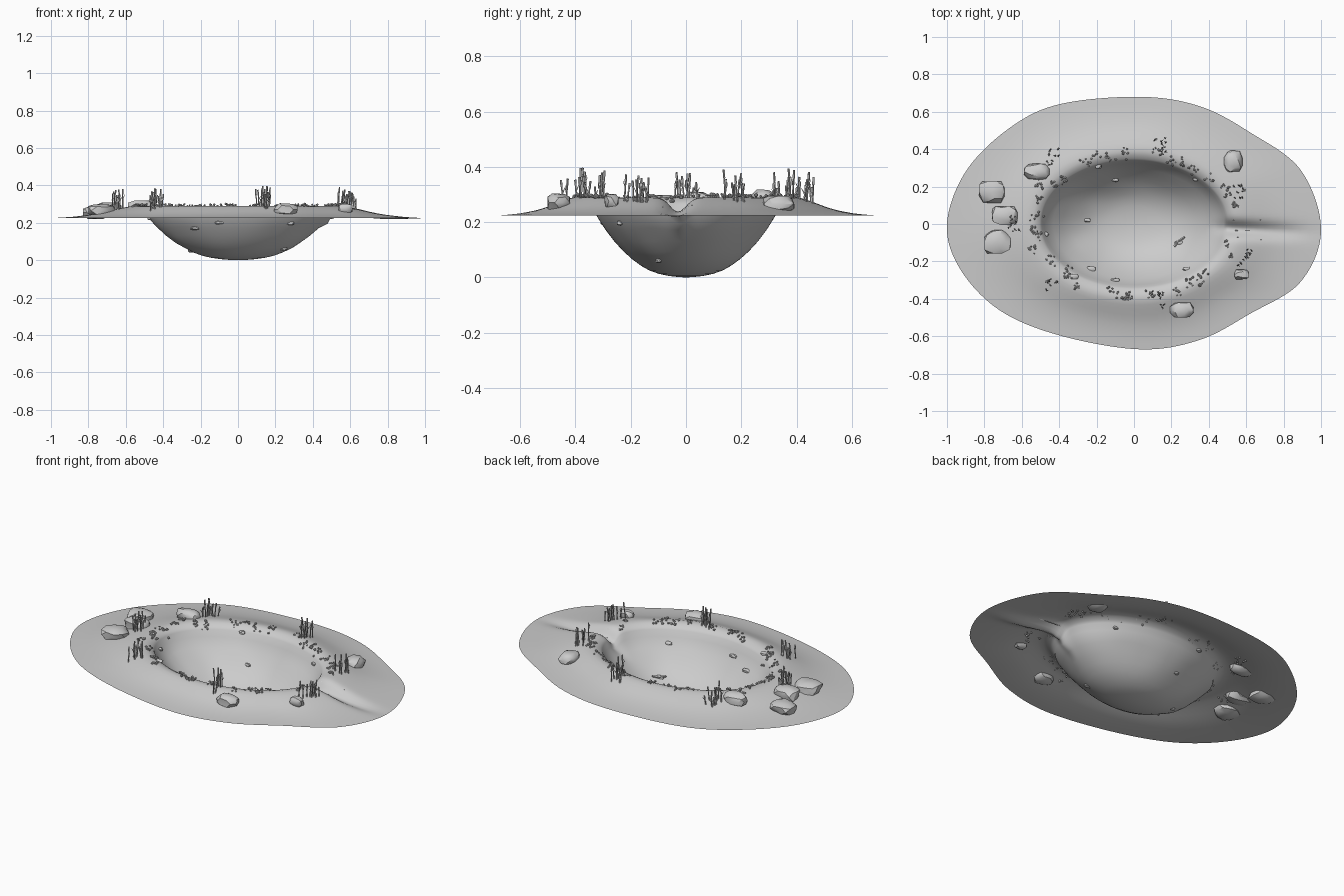
import bpy, bmesh, math, random
from mathutils import Vector, Matrix, noise
from mathutils.bvhtree import BVHTree

random.seed(4)
old = bpy.data.objects.get("Cube")
if old:
    bpy.data.objects.remove(old, do_unlink=True)

GREY = (0.6, 0.6, 0.6, 1)
stone_grey = bpy.data.materials.new("stone_grey")
stone_grey.use_nodes = True
stone_grey.diffuse_color = GREY
stone_grey.node_tree.nodes["Principled BSDF"].inputs["Base Color"].default_value = GREY


def finish(name, bm, angle=40):
    mesh = bpy.data.meshes.new(name)
    bm.to_mesh(mesh)
    bm.free()
    ob = bpy.data.objects.new(name, mesh)
    bpy.context.collection.objects.link(ob)
    mesh.materials.append(stone_grey)
    bpy.ops.object.select_all(action='DESELECT')
    ob.select_set(True)
    bpy.context.view_layer.objects.active = ob
    bpy.ops.object.shade_smooth_by_angle(angle=math.radians(angle))
    return ob


# Ground outline, counter-clockwise from the outlet end
OUTLINE = [(1, -.03), (.89, .29), (.62, .49), (.35, .63), (.03, .68), (-.4, .64),
           (-.67, .51), (-.9, .28), (-1, 0), (-.93, -.24), (-.72, -.46), (-.4, -.595),
           (.03, -.67), (.35, -.62), (.62, -.48), (.89, -.31)]


def outline(u):
    """Closed smooth curve through the outline points."""
    n = len(OUTLINE)
    i = int(u * n)
    t = u * n - i
    a, b, c, d = (Vector(OUTLINE[(i + k) % n]) for k in (-1, 0, 1, 2))
    return b + (c - a) * t / 2 + (2 * a - 5 * b + 4 * c - d) * t * t / 2 \
        + (3 * b - a - 3 * c + d) * t ** 3 / 2


def channel(x, y):
    """Depth of the outlet groove."""
    if x < .45:
        return 0
    fade = min(1, (x - .45) / .06) * max(0, 1 - (x - .5) / .48)
    return .06 * fade * math.exp(-((y + .025 + .05 * (x - .5)) / .04) ** 2)


# Basin, rim and surrounding bank in one sheet
SEG = 240
BOWL = [(.1, .002), (.2, .006), (.3, .013), (.4, .024), (.5, .042), (.6, .066),
        (.7, .096), (.8, .132), (.9, .175), (1, .225)]
rings = [(.48 * t, .325 * t, z) for t, z in BOWL]
rings += [(.493, .338, .262), (.505, .35, .274), (.525, .37, .285), (.545, .388, .29)]
BANK = [(.08, .288), (.16, .281), (.25, .272), (.35, .261), (.45, .251), (.55, .243),
        (.65, .237), (.75, .232), (.87, .228), (1, .225)]

bm = bmesh.new()
centre = bm.verts.new((0, 0, 0))
loops = []
for rx, ry, z in rings:
    loop = []
    for k in range(SEG):
        o = outline(k / SEG)
        a = math.atan2(o.y / .68, o.x)
        x, y = rx * math.cos(a), ry * math.sin(a)
        bump = .012 * noise.noise(Vector((x * 6, y * 6, 1))) if .05 < z < .2 else 0
        loop.append(bm.verts.new((x, y, z + bump - channel(x, y))))
    loops.append(loop)
crest = [v.co.copy() for v in loops[-1]]
for s, z in BANK:
    loop = []
    for k in range(SEG):
        p = crest[k].xy.lerp(outline(k / SEG), s)
        bump = .004 * noise.noise(Vector((p.x * 4, p.y * 4, 3))) * (1 - s)
        loop.append(bm.verts.new((p.x, p.y, max(.215, z + bump - channel(p.x, p.y)))))
    loops.append(loop)
for k in range(SEG):
    j = (k + 1) % SEG
    bm.faces.new((centre, loops[0][k], loops[0][j]))
    for inner, outer in zip(loops, loops[1:]):
        bm.faces.new((inner[k], outer[k], outer[j], inner[j]))
tree = BVHTree.FromBMesh(bm)
finish("pond_ground", bm, 60)


def ground(x, y):
    return tree.ray_cast(Vector((x, y, 2)), Vector((0, 0, -1)))[0]


def add_rock(bm, x, y, size, lift, subdiv=2):
    """A lumpy flattened stone on the ground."""
    pos = ground(x, y) + Vector((0, 0, lift))
    made = bmesh.ops.create_icosphere(bm, subdivisions=subdiv, radius=1)["verts"]
    seed = Vector((x * 31, y * 17, 5))
    for v in made:
        n = v.co.normalized()
        r = 1 + .3 * noise.noise(n * 1.3 + seed)
        p = Vector((max(-.85, min(.85, c * r)) for c in n))
        v.co = pos + Vector(p[i] * size[i] for i in range(3))


# Large rocks on the bank
ROCKS = [(-.76, .17, .08, .067), (-.69, .045, .08, .058), (-.73, -.095, .083, .073),
         (-.52, .28, .08, .05), (.53, .335, .058, .067), (.255, -.46, .075, .048),
         (.575, -.27, .045, .03)]
for n, (x, y, rx, ry) in enumerate(ROCKS):
    bm = bmesh.new()
    add_rock(bm, x, y, (rx, ry, .022 + rx * .22), .012)
    finish(f"bank_rock_{n + 1}", bm, 30)

# Pebbles on the basin floor and rim
bm = bmesh.new()
for x, y in [(-.1, .235), (-.25, .02), (-.47, -.055), (-.23, -.24), (-.1, -.3), (.28, -.24),
             (.33, .24), (-.19, .31), (-.32, -.28), (.24, -.1)]:
    add_rock(bm, x, y, (random.uniform(.016, .03), random.uniform(.01, .018), .01), .002)
finish("pebbles", bm, 30)


def add_stick(bm, base, tip, r0, r1, sides=5):
    """A tapered stem between two points."""
    axis = tip - base
    turn = axis.to_track_quat('Z', 'Y').to_matrix().to_4x4()
    bmesh.ops.create_cone(bm, cap_ends=True, segments=sides, radius1=r0, radius2=r1,
                          depth=axis.length,
                          matrix=Matrix.Translation((base + tip) / 2) @ turn)


# Sunken twig
bm = bmesh.new()
ends = [ground(x, y) + Vector((0, 0, .008)) for x, y in [(.215, -.12), (.24, -.09), (.27, -.07)]]
for a, b in zip(ends, ends[1:]):
    add_stick(bm, a, b, .007, .006)
finish("sunken_twig", bm)

# Reed clumps: stem, thicker head and a side shoot
CLUMPS = [(-.44, .355), (.135, .42), (.57, .175), (.59, -.18), (.14, -.4), (-.43, -.34), (-.645, .0)]
for n, (cx, cy) in enumerate(CLUMPS):
    bm = bmesh.new()
    for _ in range(11):
        x, y = cx + random.uniform(-.04, .04), cy + random.uniform(-.045, .045)
        base = ground(x, y) - Vector((0, 0, .008))
        lean = Vector((random.uniform(-.01, .01), random.uniform(-.01, .01), 0))
        tip = base + lean + Vector((0, 0, random.uniform(.06, .115)))
        add_stick(bm, base, tip, .0035, .0025)
        add_stick(bm, base.lerp(tip, .72), tip, .0045, .004)
        mid = base.lerp(tip, random.uniform(.4, .6))
        side = Vector((random.uniform(-.012, .012), random.uniform(-.012, .012), .022))
        add_stick(bm, mid, mid + side, .003, .001, 4)
    finish(f"reed_clump_{n + 1}", bm)

# Low plants round the rim, leaving the outlet free
bm = bmesh.new()
for k in range(42):
    a = math.radians(14 + k * 8 + random.uniform(-4, 4))
    if k % 5 == 4 or abs(math.sin(a / 2)) < .1:
        continue
    grow = random.uniform(.92, 1.06)
    cx, cy = .55 * math.cos(a) * grow, .395 * math.sin(a) * grow
    for _ in range(8):
        x, y = cx + random.gauss(0, .014), cy + random.gauss(0, .014)
        p = ground(x, y) + Vector((0, 0, random.uniform(0, .012)))
        bmesh.ops.create_icosphere(bm, subdivisions=1, radius=random.uniform(.004, .008),
                                   matrix=Matrix.Translation(p))
finish("rim_plants", bm, 30)

# Thin ripples in the outlet
bm = bmesh.new()
for x0, x1, y0, y1 in [(.54, .62, -.035, -.037), (.55, .69, -.07, -.085), (.53, .68, .02, .022)]:
    add_stick(bm, ground(x0, y0), ground(x1, y1), .003, .002, 4)
finish("outlet_ripples", bm)
